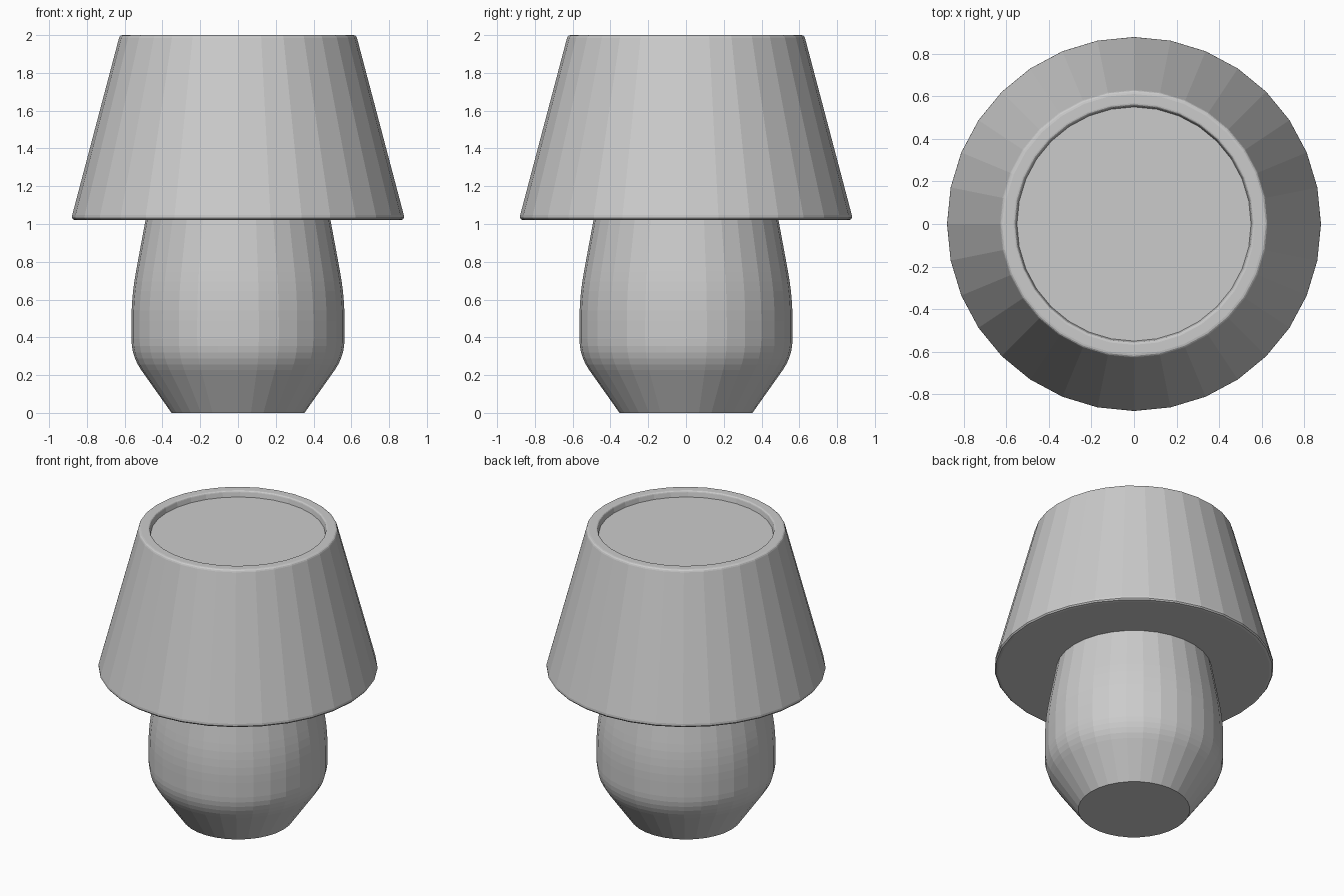
import bpy, bmesh
from math import sin, cos, pi

if "Cube" in bpy.data.objects:
    bpy.data.objects.remove(bpy.data.objects["Cube"])

SIDES = 32


def rounded(profile, steps=5):
    """Expand (radius, z, cut) corners into curves of the given cut length."""
    pts = []
    for i, (r, z, cut) in enumerate(profile):
        if not cut:
            pts.append((r, z))
            continue
        ends = []
        for pr, pz, _ in (profile[i - 1], profile[i + 1]):
            k = cut / ((pr - r) ** 2 + (pz - z) ** 2) ** 0.5
            ends.append((r + (pr - r) * k, z + (pz - z) * k))
        (ar, az), (br, bz) = ends
        for s in range(steps + 1):
            t = s / steps
            a, b, c = (1 - t) ** 2, 2 * t * (1 - t), t * t
            pts.append((a * ar + b * r + c * br, a * az + b * z + c * bz))
    return pts


def lathe(name, pts):
    """Spin a profile into a faceted solid, capped at both ends."""
    bm = bmesh.new()
    rings = [[bm.verts.new((r * cos(2 * pi * i / SIDES), r * sin(2 * pi * i / SIDES), z))
              for i in range(SIDES)] for r, z in pts]
    for lo, hi in zip(rings, rings[1:]):
        for i in range(SIDES):
            j = (i + 1) % SIDES
            bm.faces.new((lo[i], lo[j], hi[j], hi[i]))
    bm.faces.new(rings[0][::-1])
    bm.faces.new(rings[-1])
    mesh = bpy.data.meshes.new(name)
    bm.to_mesh(mesh)
    bm.free()
    obj = bpy.data.objects.new(name, mesh)
    bpy.context.collection.objects.link(obj)
    return obj


# Bulging lamp base
lathe("lamp_base", rounded([(0.352, 0, 0), (0.564, 0.30, 0.09),
                            (0.564, 0.62, 0.13), (0.488, 1.03, 0)]))

# Tapered shade with softened rims and a shallow recess in the top
lathe("lamp_shade", rounded([(0, 1.02, 0), (0.885, 1.02, 0.028), (0.626, 2.0, 0.015),
                             (0.558, 2.0, 0.01), (0.55, 1.96, 0)], 3)[1:]
      )
